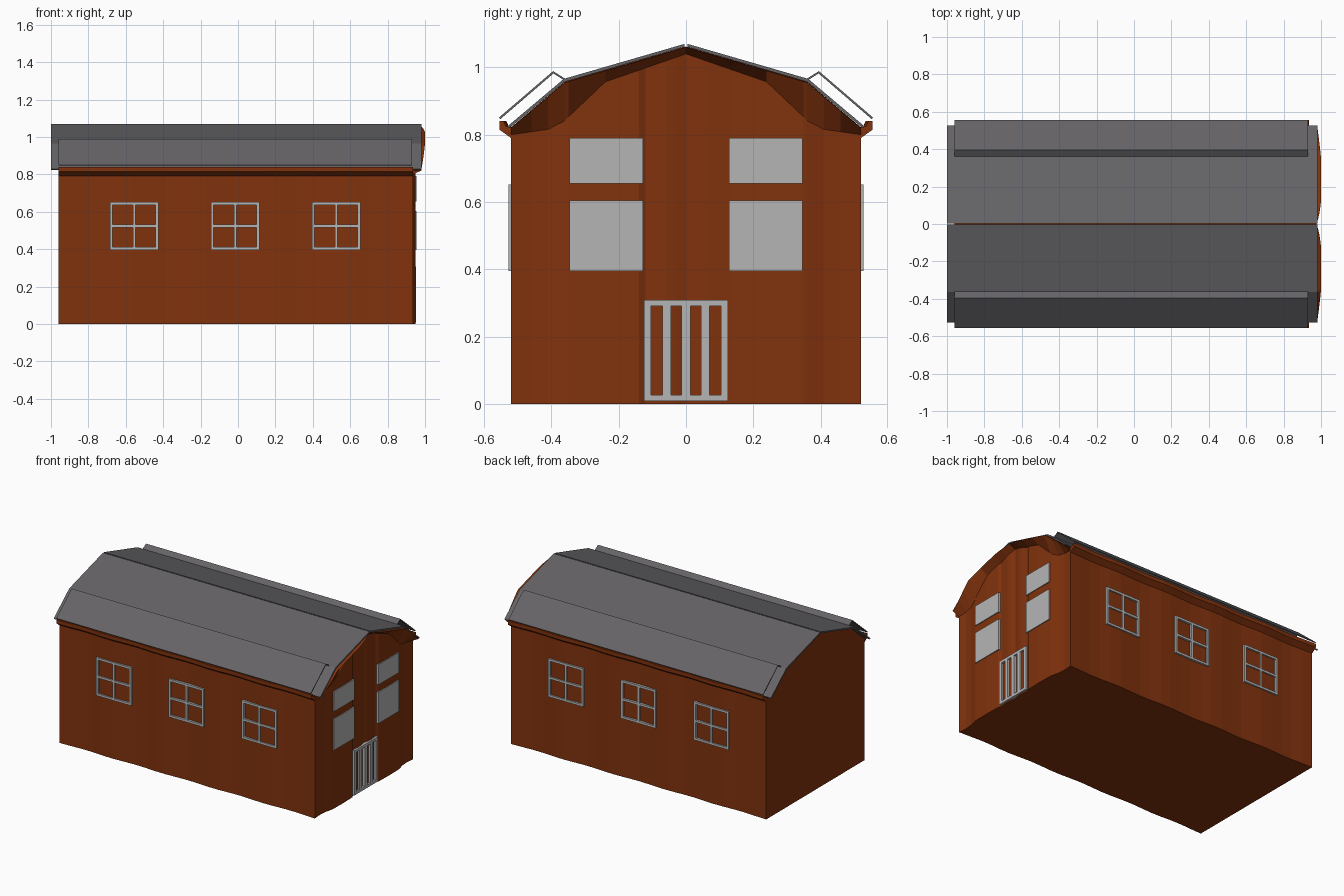
import bpy, bmesh, math

if "Cube" in bpy.data.objects:
    bpy.data.objects.remove(bpy.data.objects["Cube"])


def material(name, col):
    m = bpy.data.materials.new(name)
    m.diffuse_color = (*col, 1)
    m.use_nodes = True
    m.node_tree.nodes["Principled BSDF"].inputs["Base Color"].default_value = m.diffuse_color
    return m


BROWN = material("barn_wood", (0.22, 0.032, 0.004))
SLATE = material("roof_slate", (0.13, 0.125, 0.135))
PALE = material("pale_trim", (0.46, 0.46, 0.46))


def finish(bm, name, mat):
    bmesh.ops.remove_doubles(bm, verts=bm.verts, dist=1e-5)
    bmesh.ops.recalc_face_normals(bm, faces=bm.faces)
    me = bpy.data.meshes.new(name)
    bm.to_mesh(me)
    bm.free()
    ob = bpy.data.objects.new(name, me)
    bpy.context.collection.objects.link(ob)
    me.materials.append(mat)
    return ob


def loft(bm, rows, closed=False):
    vs = [[bm.verts.new(p) for p in r] for r in rows]
    for a, b in zip(vs, vs[1:]):
        n = len(a)
        for i in range(n if closed else n - 1):
            j = (i + 1) % n
            bm.faces.new((a[i], a[j], b[j], b[i]))
    if closed:
        bm.faces.new(vs[0])
        bm.faces.new(vs[-1][::-1])


def add_box(bm, lo, hi):
    r = bmesh.ops.create_cube(bm, size=1)
    for v in r["verts"]:
        v.co = [(lo[k] + hi[k]) / 2 + v.co[k] * (hi[k] - lo[k]) for k in range(3)]


def interp(pts, y):
    for (a, za), (b, zb) in zip(pts, pts[1:]):
        if y <= b:
            return za + (zb - za) * (y - a) / (b - a)
    return pts[-1][1]


ROOF = [(0, 1.06), (0.36, 0.955), (0.52, 0.82)]
INNER = [(0, 1.04), (0.26, 0.95), (0.38, 0.82), (0.52, 0.80)]
X0, X1, W = -0.96, 0.935, 0.52

# gently wavy long walls
SIDE = []
for i in range(25):
    t = i / 24
    SIDE.append((X0 + (X1 - X0) * t, W - 0.004 * (1 - math.cos(2 * math.pi * 5 * t))))

# half of the front gable: y, wall x, rim x
GABLE = [(0, .93, .975), (.03, .938, .985), (.06, .942, .992), (.12, .937, 1.0),
         (.14, .947, 1.0), (.24, .95, 1.0), (.35, .948, 1.0), (.36, .946, .999),
         (.41, .934, .994), (.46, .93, .988), (.52, .935, .98)]
GABLE = [(-y, a, b) for y, a, b in GABLE[:0:-1]] + GABLE

# walls, gables and floor
bm = bmesh.new()
for s in (-1, 1):
    loft(bm, [[(x, s * y, z) for x, y in SIDE] for z in (0, 0.82)])
loft(bm, [
    [(a, y, 0) for y, a, b in GABLE],
    [(a, y, interp(INNER, abs(y))) for y, a, b in GABLE],
    [(b, y, interp(ROOF, abs(y))) for y, a, b in GABLE],
    [(X1, y, interp(ROOF, abs(y)) + 0.002) for y, a, b in GABLE]])
arch = [(-y, z) for y, z in ROOF[:0:-1]] + ROOF
bm.faces.new([bm.verts.new((X0, y, z)) for y, z in [(-W, 0)] + arch + [(W, 0)]])
loft(bm, [[(x, y, z) for y, z in arch] for x in (X0, X1)])
bm.faces.new([bm.verts.new((x, -y, 0)) for x, y in SIDE]
             + [bm.verts.new((a, y, 0)) for y, a, b in GABLE[1:-1]]
             + [bm.verts.new((x, y, 0)) for x, y in SIDE[::-1]])
finish(bm, "barn_walls", BROWN)

# eave mouldings along both long walls
for s, side in ((-1, "front"), (1, "back")):
    bm = bmesh.new()
    sec = [(-0.005, .785), (0, .79), (.035, .815), (.035, .84), (.022, .84), (.015, .825), (-.005, .82)]
    loft(bm, [[(x, s * (y + d), z) for d, z in sec] for x, y in SIDE], True)
    finish(bm, side + "_eave", BROWN)

    # main roof slopes, a thin gambrel sheet
    bm = bmesh.new()
    sec = [(.004, 1.061), (.36, .957), (.522, .822), (.527, .828), (.363, .966), (.004, 1.07)]
    loft(bm, [[(x, s * y, z) for y, z in sec] for x in (-1.0, 0.98)], True)
    finish(bm, side + "_roof", SLATE)

    # raised outer roof sheet above the lower slope
    bm = bmesh.new()
    sec = [(.36, .96), (.394, .982), (.552, .846), (.556, .851), (.395, .989), (.357, .965)]
    loft(bm, [[(x, s * y, z) for y, z in sec] for x in (X0, 0.93)], True)
    finish(bm, side + "_raised_roof_sheet", SLATE)

    # four-pane side windows
    for k, cx in enumerate((-0.555, -0.015, 0.525)):
        bm = bmesh.new()
        ya, yb = sorted((s * .508, s * .528))
        for o in (-.1225, 0, .1225):
            add_box(bm, (cx + o - .0075, ya, .395), (cx + o + .0075, yb, .652))
            zc = .5235 + o * .985
            add_box(bm, (cx - .13, ya, zc - .0075), (cx + .13, yb, zc + .0075))
        finish(bm, f"{side}_window_{k + 1}", PALE)

    # plain gable panels
    for nm, z0, z1 in (("lower", .395, .605), ("upper", .655, .79)):
        bm = bmesh.new()
        ya, yb = sorted((s * .128, s * .346))
        add_box(bm, (.925, ya, z0), (.955, yb, z1))
        finish(bm, f"{nm}_gable_window_{side}", PALE)

# slatted door
bm = bmesh.new()
for a, b in ((-.125, -.104), (-.07, -.044), (-.013, .013), (.044, .07), (.104, .125)):
    add_box(bm, (.925, a, .008), (.953, b, .308))
for a, b in ((.008, .026), (.29, .308)):
    add_box(bm, (.925, -.125, a), (.953, .125, b))
finish(bm, "slatted_door", PALE)
